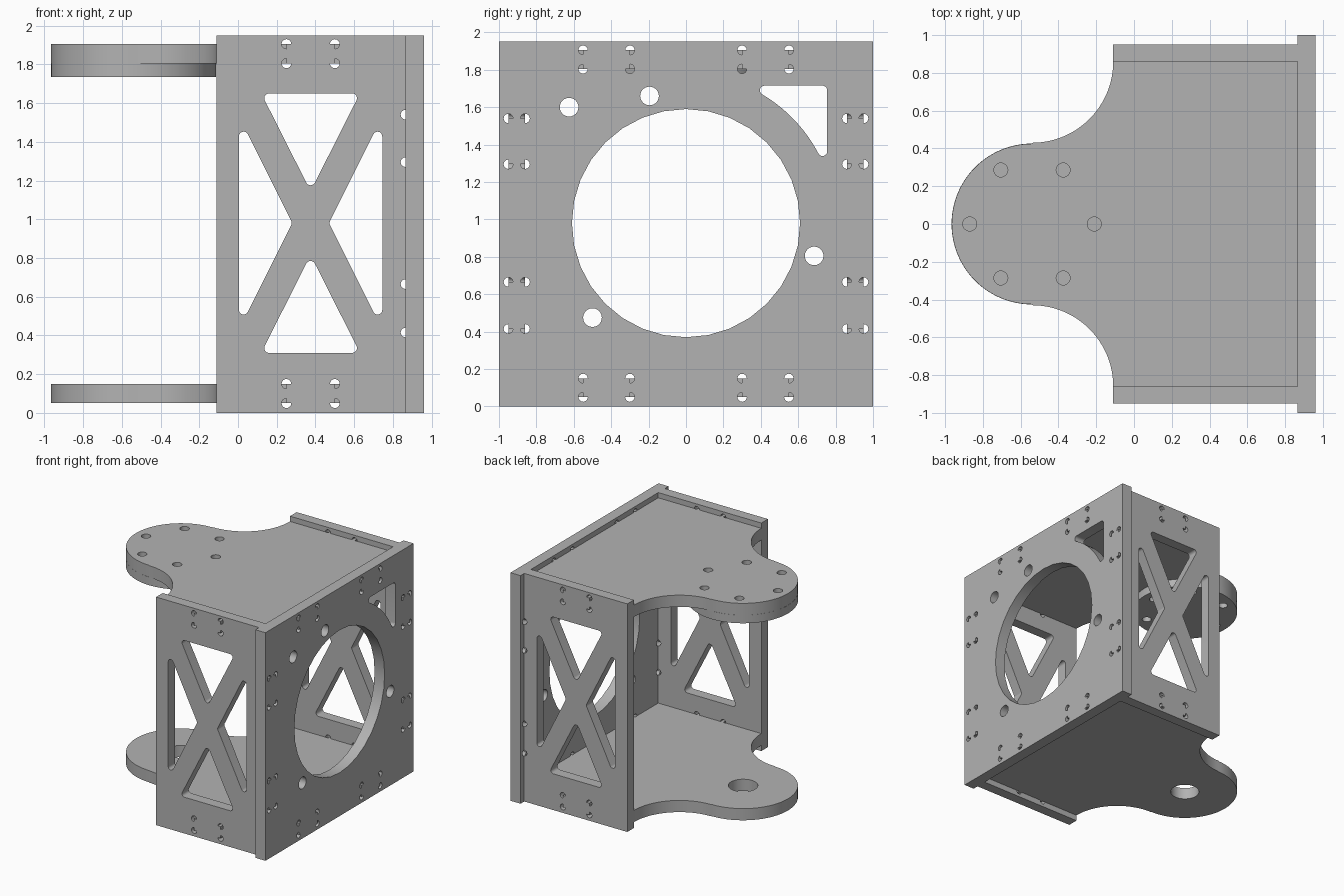
import bpy
import bmesh
from math import cos, sin, radians, pi
from mathutils import Matrix, Vector

cube = bpy.data.objects.get("Cube")
if cube:
    bpy.data.objects.remove(cube, do_unlink=True)

grey = bpy.data.materials.new("matte grey")
grey.use_nodes = True
colour = (0.45, 0.45, 0.45, 1)
grey.diffuse_color = colour
grey.node_tree.nodes["Principled BSDF"].inputs["Base Color"].default_value = colour

H = 1.95                      # frame height
INNER, OUTER = 0.86, 0.95     # faces of the side panels (y)
BACK, FRONT = -0.11, 0.865    # x extent of the side panels
FACE = 0.96                   # outer face of the large panel
RELIEF = 0.025                # corner relief radius
LOBE = Vector((-0.54, 0))     # centre of the round lobe


# ---- outline helpers (2D) ----
def arc(cx, cy, r, a0, a1, n=12):
    return [(cx + r * cos(radians(a0 + (a1 - a0) * i / n)),
             cy + r * sin(radians(a0 + (a1 - a0) * i / n))) for i in range(n + 1)]


def circle(cx, cy, r, n=24):
    return arc(cx, cy, r, 0, 360, n)[:-1]


def rounded(points, r=RELIEF):
    """Polygon with every corner replaced by a fillet."""
    out = []
    for i, p in enumerate(points):
        p = Vector(p)
        a = (Vector(points[i - 1]) - p).normalized()
        b = (Vector(points[(i + 1) % len(points)]) - p).normalized()
        half = a.angle(b) / 2
        c = p + (a + b).normalized() * r / sin(half)
        start = p + a * r / (sin(half) / cos(half)) - c
        sweep = (pi - 2 * half) * (1 if a.cross(b) < 0 else -1)
        for k in range(9):
            out.append(tuple(c + Matrix.Rotation(sweep * k / 8, 2) @ start))
    return out


def slot(u0, u1, v0, v1):
    """Rectangular slot with a round relief at each corner."""
    return (arc(u0, v0, RELIEF, 90, 360) + arc(u1, v0, RELIEF, 180, 450)
            + arc(u1, v1, RELIEF, 270, 540) + arc(u0, v1, RELIEF, 0, 270))


def plate(name, loops, thickness, location, axes=((1, 0, 0), (0, 1, 0))):
    """Extrude a filled outline; later loops become holes."""
    curve = bpy.data.curves.new(name, "CURVE")
    curve.dimensions = "2D"
    curve.fill_mode = "BOTH"
    curve.extrude = thickness / 2
    for loop in loops:
        spline = curve.splines.new("POLY")
        spline.points.add(len(loop) - 1)
        for pt, (u, v) in zip(spline.points, loop):
            pt.co = (u, v, 0, 1)
        spline.use_cyclic_u = True
    temp = bpy.data.objects.new(name + "_outline", curve)
    bpy.context.collection.objects.link(temp)
    graph = bpy.context.evaluated_depsgraph_get()
    mesh = bpy.data.meshes.new_from_object(temp.evaluated_get(graph))
    bpy.data.objects.remove(temp, do_unlink=True)
    u, v = Vector(axes[0]), Vector(axes[1])
    turn = Matrix((u, v, u.cross(v))).transposed().to_4x4()
    mesh.transform(Matrix.Translation(location) @ turn)
    bm = bmesh.new()
    bm.from_mesh(mesh)
    bmesh.ops.remove_doubles(bm, verts=bm.verts, dist=0.0002)
    bmesh.ops.recalc_face_normals(bm, faces=bm.faces)
    bm.to_mesh(mesh)
    bm.free()
    mesh.materials.clear()
    mesh.materials.append(grey)
    obj = bpy.data.objects.new(name, mesh)
    bpy.context.collection.objects.link(obj)
    bpy.ops.object.select_all(action="DESELECT")
    obj.select_set(True)
    bpy.context.view_layer.objects.active = obj
    bpy.ops.object.shade_smooth_by_angle(angle=radians(30))
    return obj


# Joint positions shared by tabs and slots
shelf_z = [(0.05, 0.15), (1.805, 1.905)]
side_z = [(0.415, 0.665), (1.295, 1.54)]
face_y = [(-0.55, -0.3), (0.3, 0.55)]
side_x = (0.25, 0.5)

# ---- large face panel (u = y, v = z) ----
mid = 0.98
face = [[(-1, 0), (1, 0), (1, H), (-1, H)], circle(0, mid, 0.61, 32)]
for y, z in [(-0.625, 1.6), (-0.195, 1.66), (0.685, 0.805), (-0.5, 0.475)]:
    face.append(circle(y, z, 0.05))
for z0, z1 in shelf_z:
    face += [slot(y0, y1, z0, z1) for y0, y1 in face_y]
for z0, z1 in side_z:
    face += [slot(-OUTER, -INNER, z0, z1), slot(INNER, OUTER, z0, z1)]
# corner window that follows the big opening
face.append(arc(0, mid, 0.8, 27.7, 59.4) + arc(0.42, 1.69, RELIEF, 239, 90)
            + arc(0.73, 1.69, RELIEF, 90, 0) + arc(0.73, 1.364, RELIEF, 0, -152))
plate("face_panel", face, FACE - FRONT, ((FACE + FRONT) / 2, 0, 0),
      ((0, 1, 0), (0, 0, 1)))

# ---- side panels with truss windows (u = x, v = z) ----
outline = [(BACK, 0), (FRONT, 0)]
for z0, z1 in side_z:
    outline += arc(FRONT, z0, RELIEF, 270, 0) + [(FACE, z0), (FACE, z1)]
    outline += arc(FRONT, z1, RELIEF, 360, 90)
outline += [(FRONT, H), (BACK, H)]
cx = 0.375
side = [outline]
for s in (-1, 1):
    side.append(rounded([(cx - 0.255, mid + s * 0.67), (cx + 0.255, mid + s * 0.67),
                         (cx, mid + s * 0.165)]))
    side.append(rounded([(cx + s * 0.37, mid + 0.55), (cx + s * 0.37, mid - 0.55),
                         (cx + s * 0.095, mid)], 0.024))
side += [slot(*side_x, z0, z1) for z0, z1 in shelf_z]
for name, s in (("right_side_panel", -1), ("left_side_panel", 1)):
    plate(name, side, OUTER - INNER, (0, s * (OUTER + INNER) / 2, 0),
          ((1, 0, 0), (0, 0, 1)))

# ---- shelves with round lobe and tabs (u = x, v = y) ----
half = arc(LOBE.x, 0, 0.425, 180, 270, 24)
half += arc(LOBE.x, -INNER, 0.43, 90, 0, 24)
half += [(side_x[0], -INNER), (side_x[0], -OUTER), (side_x[1], -OUTER),
         (side_x[1], -INNER), (FRONT, -INNER)]
y0, y1 = face_y[0]
half += [(FRONT, y0), (FACE, y0), (FACE, y1), (FRONT, y1)]
shelf = half + [(x, -y) for x, y in reversed(half[1:])]

bolts = [circle(*p, 0.037) for p in circle(LOBE.x, 0, 0.33, 6)]
plate("bottom_shelf", [shelf, circle(LOBE.x, 0, 0.115, 32)], 0.1, (0, 0, 0.1))
plate("top_shelf", [shelf] + bolts, 0.1, (0, 0, 1.855))
plate("mounting_disc", [circle(LOBE.x, 0, 0.426, 96)] + bolts, 0.07, (0, 0, 1.77))
